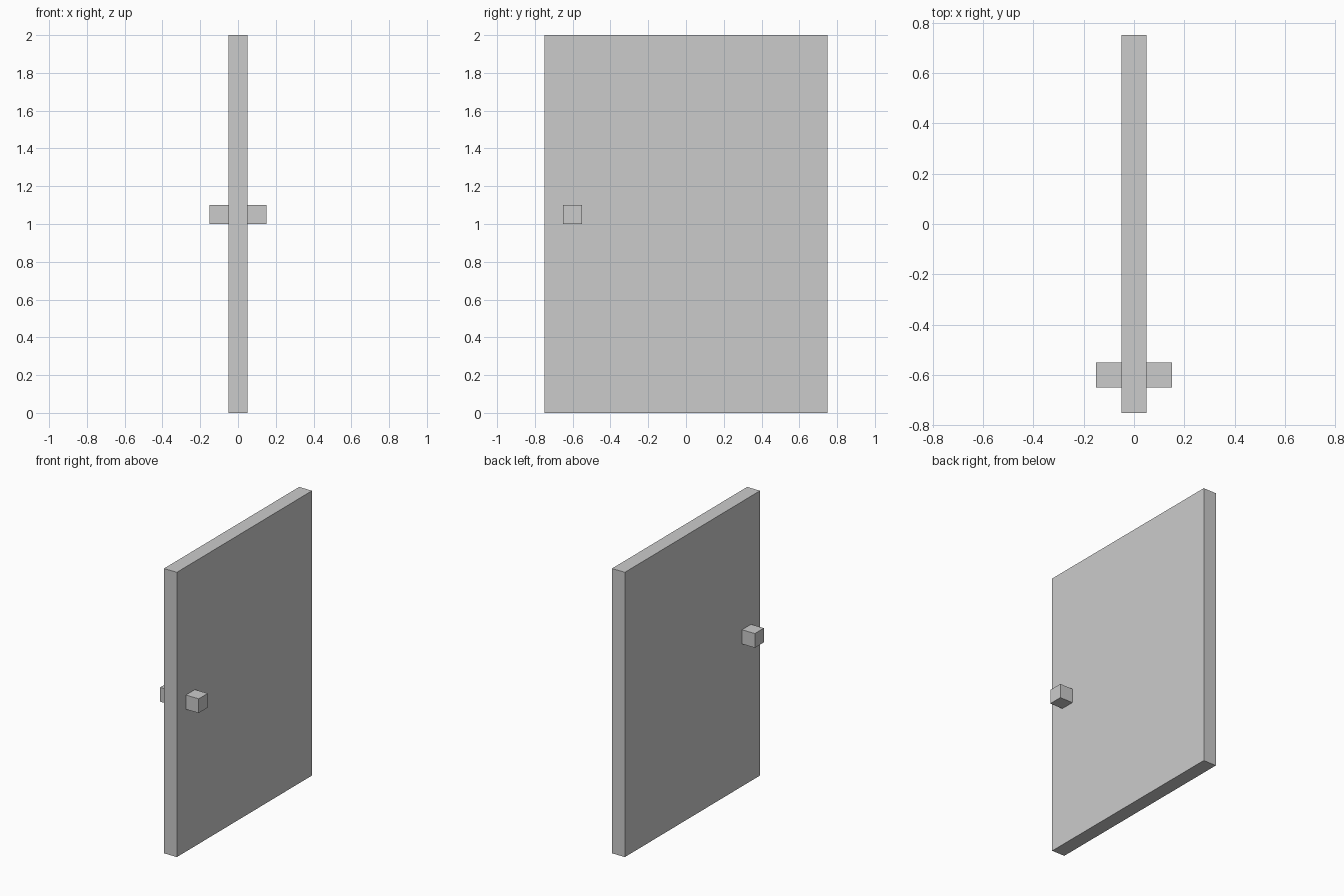
import bpy

if "Cube" in bpy.data.objects:
    bpy.data.objects.remove(bpy.data.objects["Cube"])


def box(name, size, centre):
    bpy.ops.mesh.primitive_cube_add(size=1, location=centre)
    obj = bpy.context.object
    obj.name = name
    obj.scale = size
    bpy.ops.object.transform_apply(location=False, rotation=False, scale=True)
    return obj


# Door slab
box("door_panel", (0.1, 1.5, 2.0), (0, 0, 1.0))

# Square knob on each face
for side, x in (("left", -0.1), ("right", 0.1)):
    box(side + "_knob", (0.1, 0.1, 0.1), (x, -0.6, 1.05))
